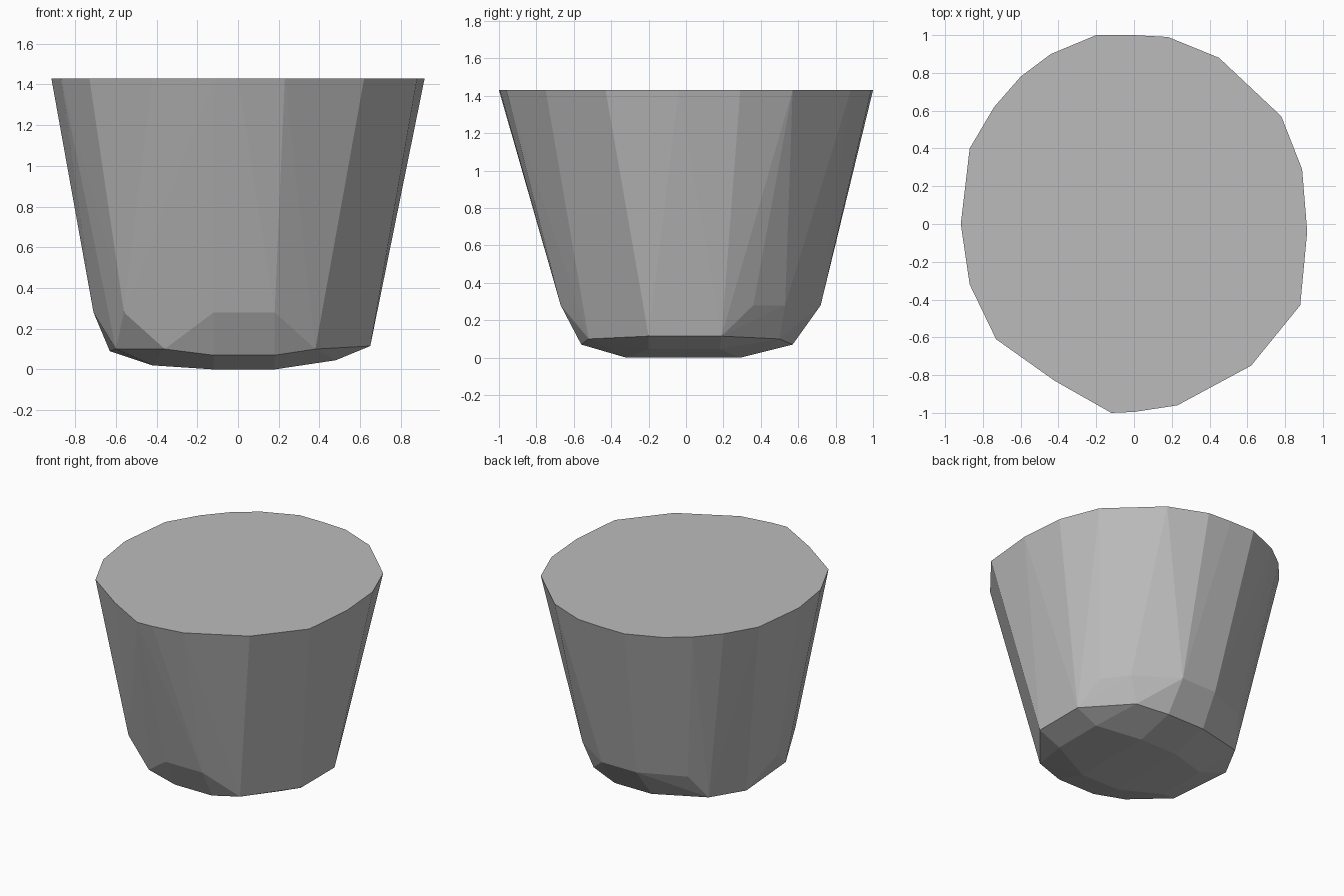
import bpy
import bmesh

# Remove the default object
default_object = bpy.data.objects.get("Cube")
if default_object:
    bpy.data.objects.remove(default_object, do_unlink=True)


def make_material(name, colour):
    material = bpy.data.materials.new(name)
    material.use_nodes = True
    material.diffuse_color = colour
    material.node_tree.nodes["Principled BSDF"].inputs["Base Color"].default_value = colour
    return material


def add_ring(mesh, points, height):
    """Add one level outline; points may carry their own height."""
    for point in points:
        x, y = point[:2]
        z = point[2] if len(point) > 2 else height
        mesh.verts.new((x, y, z))


# Outline of the flat top
rim = [(-.2, 1), (0, 1), (.18, .99), (.45, .88), (.78, .57), (.89, .29),
       (.917, -.04), (.88, -.43), (.62, -.75), (.23, -.96), (0, -.995),
       (-.12, -1), (-.42, -.83), (-.73, -.61), (-.87, -.32), (-.917, 0),
       (-.87, .4), (-.74, .62), (-.6, .78), (-.44, .9)]

# Shoulder where the tapered wall starts to turn inward
shoulder = [(-.12, -.67), (.18, -.67), (-.56, -.47), (-.71, -.04),
            (-.69, .12), (-.42, .58), (-.1, .72), (.18, .72),
            (.6, .36), (.47, .53)]

# Hard edge around the underside
lower_edge = [(-.36, -.52), (.38, -.52), (-.6, -.3), (-.63, .2, .09),
              (-.5, .45), (-.12, .57, .07), (.18, .57, .07), (.4, .5),
              (.65, .19, .115), (.65, -.2, .115),
              (-.12, -.56, .07), (.18, -.56, .07)]

# Shallow domed base
base = [(x, y) for x in (-.12, .18) for y in (-.32, .29)]
base += [(x, y, z) for x, z in ((-.42, .02), (.48, .045)) for y in (-.2, .18)]

# Wrap all levels in one faceted solid
solid = bmesh.new()
for outline, level in ((rim, 1.43), (shoulder, .28), (lower_edge, .1), (base, 0)):
    add_ring(solid, outline, level)
hull = bmesh.ops.convex_hull(solid, input=solid.verts)
unused = [v for v in solid.verts if not v.link_faces]
bmesh.ops.delete(solid, geom=unused, context="VERTS")
bmesh.ops.dissolve_limit(solid, angle_limit=.01, verts=solid.verts, edges=solid.edges)
bmesh.ops.recalc_face_normals(solid, faces=solid.faces)

mesh_data = bpy.data.meshes.new("tapered_block")
solid.to_mesh(mesh_data)
solid.free()
mesh_data.materials.append(make_material("plain_grey", (.5, .5, .5, 1)))
block = bpy.data.objects.new("tapered_block", mesh_data)
bpy.context.scene.collection.objects.link(block)
